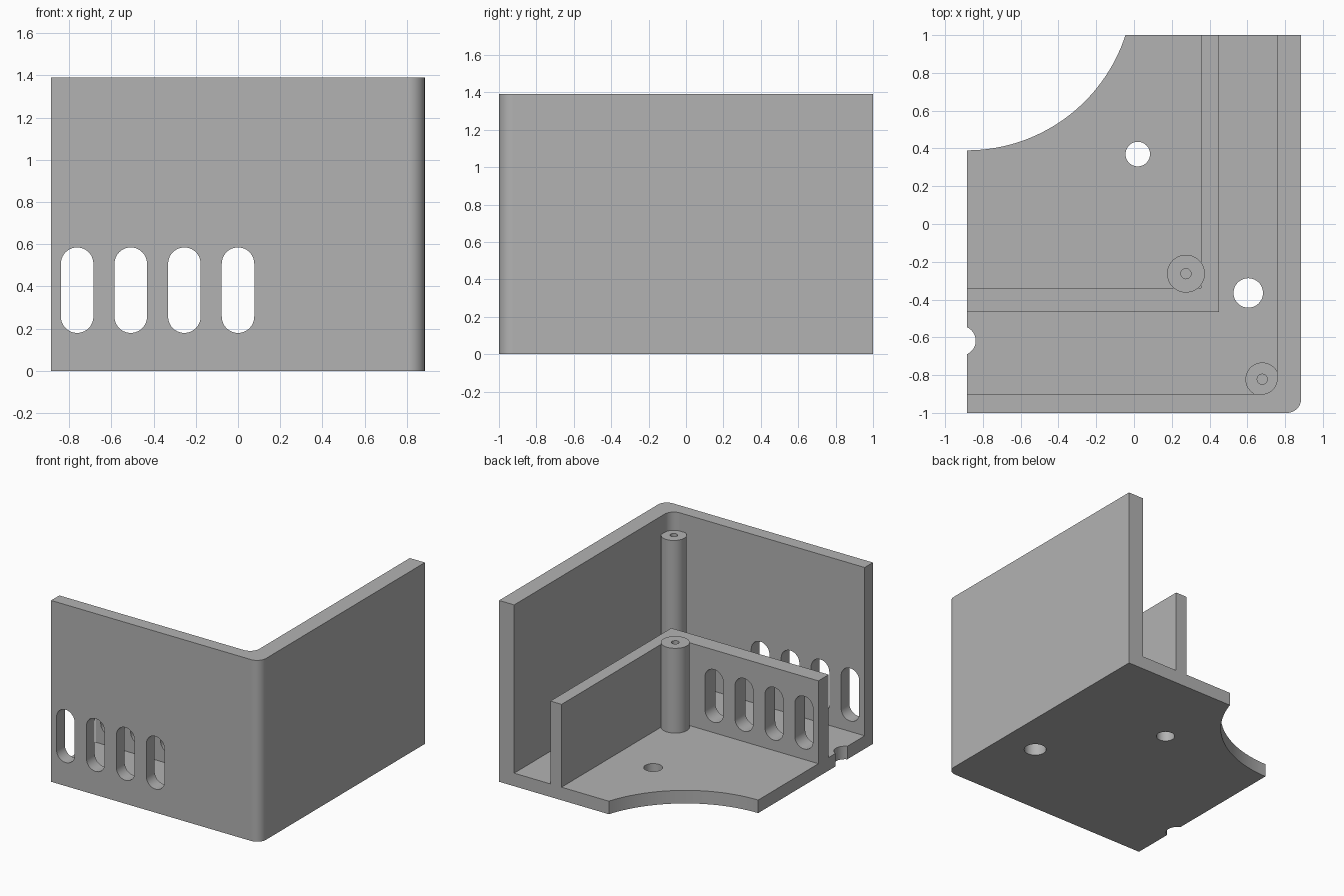
import bpy, bmesh
from math import pi, sin, cos, radians
from mathutils import Matrix

if "Cube" in bpy.data.objects:
    bpy.data.objects.remove(bpy.data.objects["Cube"])

grey = bpy.data.materials.new("plain grey")
grey.use_nodes = True
COLOUR = (0.45, 0.45, 0.45, 1)
grey.diffuse_color = COLOUR
grey.node_tree.nodes["Principled BSDF"].inputs["Base Color"].default_value = COLOUR

HALF_X, HALF_Y, HEIGHT = 0.885, 1.0, 1.39
FLOOR, INNER_TOP = 0.1, 0.735
FAR = 1.3  # overshoot for cutters on the open sides


def arc(cx, cy, r, start, end, steps):
    return [(cx + r * cos(start + (end - start) * i / steps),
             cy + r * sin(start + (end - start) * i / steps)) for i in range(steps + 1)]


def prism(name, points, low, high):
    """Extrude a flat outline from low to high along z."""
    bm = bmesh.new()
    face = bm.faces.new([bm.verts.new((x, y, low)) for x, y in points])
    top = bmesh.ops.extrude_face_region(bm, geom=[face])
    bmesh.ops.translate(bm, vec=(0, 0, high - low),
                        verts=[v for v in top["geom"] if isinstance(v, bmesh.types.BMVert)])
    bmesh.ops.recalc_face_normals(bm, faces=bm.faces)
    mesh = bpy.data.meshes.new(name)
    bm.to_mesh(mesh)
    bm.free()
    mesh.materials.append(grey)
    obj = bpy.data.objects.new(name, mesh)
    bpy.context.collection.objects.link(obj)
    return obj


def cylinder(name, x, y, r, low, high, steps=48):
    return prism(name, arc(x, y, r, 0, 2 * pi, steps)[:-1], low, high)


def activate(obj):
    bpy.ops.object.select_all(action="DESELECT")
    obj.select_set(True)
    bpy.context.view_layer.objects.active = obj


def cut(target, cutter):
    cutter.hide_render = True
    mod = target.modifiers.new("cut", "BOOLEAN")
    mod.operation, mod.solver, mod.object = "DIFFERENCE", "EXACT", cutter
    activate(target)
    bpy.ops.object.modifier_apply(modifier=mod.name)
    bpy.data.objects.remove(cutter)


def finish(obj):
    activate(obj)
    bpy.ops.object.shade_smooth_by_angle(angle=radians(30))
    mod = obj.modifiers.new("even shading", "WEIGHTED_NORMAL")
    mod.keep_sharp = True
    bpy.ops.object.modifier_apply(modifier=mod.name)


def corner_room(right, front, r, low, high):
    """Cutter that is open to the left and back, with an optional round corner."""
    if r:
        corner = arc(right - r, front + r, r, -pi / 2, 0, 12)
    else:
        corner = [(right, front)]
    return prism("room_cutter", [(-FAR, front)] + corner + [(right, FAR), (-FAR, FAR)], low, high)


# Body: a block with one rounded vertical corner
r = 0.075
body = prism("corner_housing",
             [(-HALF_X, -HALF_Y)] + arc(HALF_X - r, -HALF_Y + r, r, -pi / 2, 0, 12)
             + [(HALF_X, HALF_Y), (-HALF_X, HALF_Y)], 0, HEIGHT)

# Space inside the outer walls, above the inner wall
OUT_X, OUT_Y, FILLET = 0.757, -0.9, 0.078
IN_X, IN_Y = (0.355, 0.45), (-0.34, -0.465)
cut(body, corner_room(OUT_X, OUT_Y, FILLET, INNER_TOP, HEIGHT + 0.1))

# Channel between the outer and inner walls
cut(body, prism("channel_cutter",
                [(-FAR, OUT_Y)] + arc(OUT_X - FILLET, OUT_Y + FILLET, FILLET, -pi / 2, 0, 12)
                + [(OUT_X, FAR), (IN_X[1], FAR), (IN_X[1], IN_Y[1]), (-FAR, IN_Y[1])],
                FLOOR, INNER_TOP + 0.1))

# Room inside the inner walls
cut(body, corner_room(IN_X[0], IN_Y[0], 0, FLOOR, INNER_TOP + 0.1))

# Large curved cutaway, floor holes and edge notch
cut(body, cylinder("arc_cutter", -HALF_X, 1.273, 0.883, -0.1, 0.5, 160))
for x, y, radius in ((0.02, 0.37, 0.065), (0.605, -0.365, 0.078), (-0.916, -0.618, 0.078)):
    cut(body, cylinder("hole_cutter", x, y, radius, -0.1, 0.5))

# Row of upright slots through both front walls
half, bottom, top = 0.077, 0.18, 0.585
for i in range(4):
    x = -0.254 * i
    slot = prism("slot_cutter", arc(x, top - half, half, 0, pi, 20)
                 + arc(x, bottom + half, half, pi, 2 * pi, 20), 0.2, 1.2)
    slot.data.transform(Matrix.Rotation(pi / 2, 4, "X"))
    cut(body, slot)
finish(body)

# Screw posts in the two corners
for name, x, y, radius, top in (("tall_post", 0.679, -0.822, 0.089, 1.25),
                                ("short_post", 0.275, -0.263, 0.1, 0.75)):
    post = cylinder(name, x, y, radius, FLOOR / 2, top)
    cut(post, cylinder("screw_cutter", x, y, 0.027, top - 0.4, top + 0.1, 32))
    finish(post)
